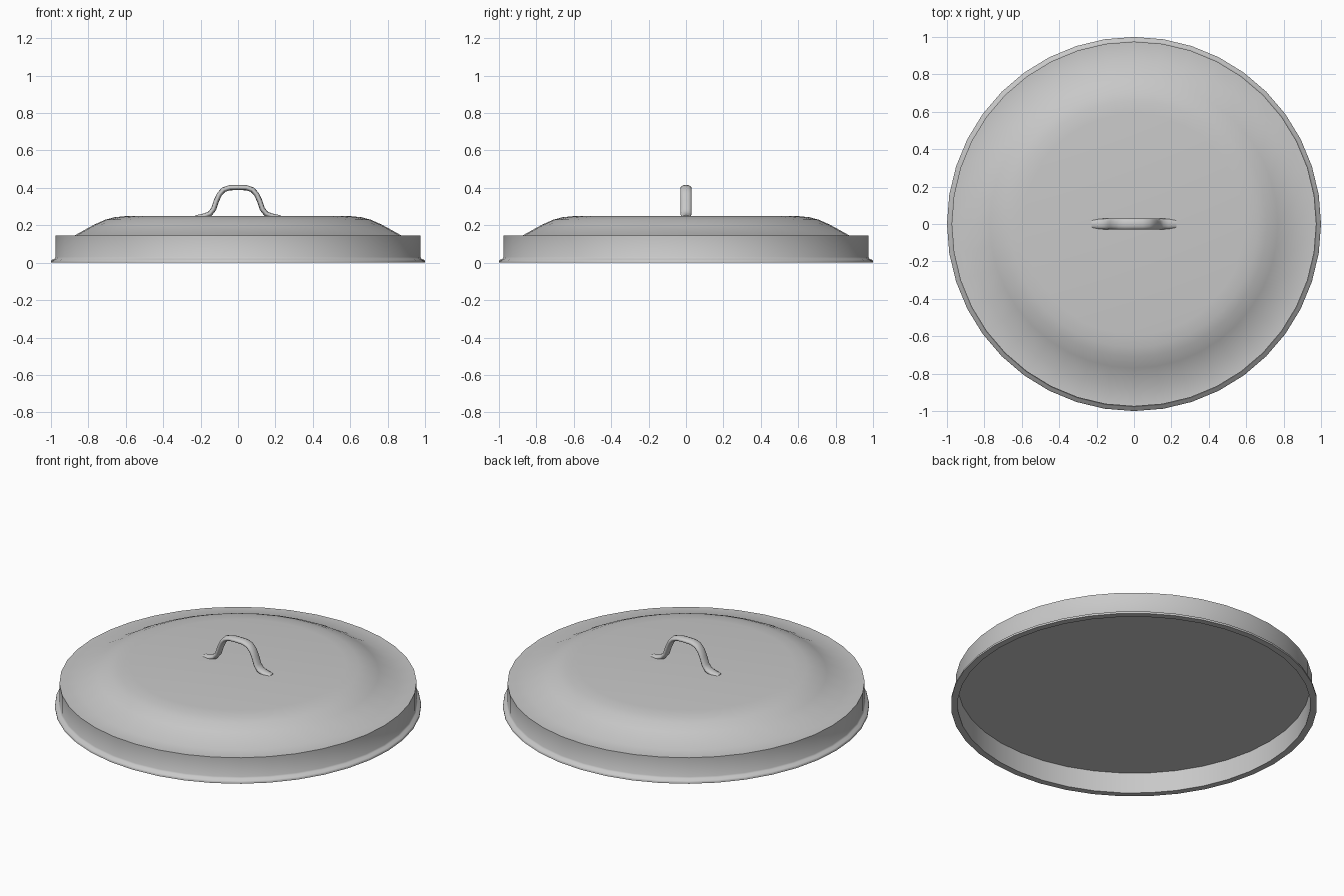
import bpy, bmesh, math
from mathutils import Vector

cube = bpy.data.objects.get("Cube")
if cube:
    bpy.data.objects.remove(cube)

steel = bpy.data.materials.new("light grey steel")
steel.use_nodes = True
GREY = (0.58, 0.58, 0.58, 1)
steel.diffuse_color = GREY
steel.node_tree.nodes["Principled BSDF"].inputs["Base Color"].default_value = GREY


def finish(bm, name, angle):
    """Turn a bmesh into a smooth-shaded object."""
    bmesh.ops.recalc_face_normals(bm, faces=bm.faces)
    mesh = bpy.data.meshes.new(name)
    bm.to_mesh(mesh)
    bm.free()
    mesh.materials.append(steel)
    obj = bpy.data.objects.new(name, mesh)
    bpy.context.collection.objects.link(obj)
    bpy.ops.object.select_all(action='DESELECT')
    obj.select_set(True)
    bpy.context.view_layer.objects.active = obj
    bpy.ops.object.shade_smooth_by_angle(angle=math.radians(angle))
    return obj


# Lid: one closed profile turned around z, domed above and flat below
SIDES = 40
outside = [(0, .25), (.59, .25), (.66, .243), (.71, .23), (.77, .203),
           (.875, .145), (.975, .145), (.975, .03), (.981, .021),
           (.996, .015), (1, .009), (1, 0)]
inside = [(.963, 0), (.963, .125), (0, .125)]
bm = bmesh.new()
verts = [bm.verts.new((r, 0, z)) for r, z in outside + inside]
edges = [bm.edges.new(pair) for pair in zip(verts, verts[1:])]
bmesh.ops.spin(bm, geom=verts + edges, cent=(0, 0, 0), axis=(0, 0, 1),
               angle=math.tau, steps=SIDES, use_merge=True)
bmesh.ops.remove_doubles(bm, verts=bm.verts, dist=1e-4)
finish(bm, "lid", 50)

# Handle: flattened oval swept along an arch, with feet sinking into the lid
half = [(-.225, .243, .8), (-.18, .25, .95), (-.15, .262, 1), (-.13, .287, 1),
        (-.116, .33, 1), (-.099, .366, 1), (-.077, .39, 1), (-.045, .401, 1)]
path = half + [(0, .402, 1)] + [(-x, z, s) for x, z, s in reversed(half)]
WIDTH, THICK, AROUND = .029, .014, 12
bm = bmesh.new()
rings = []
for i, (x, z, s) in enumerate(path):
    before, after = path[max(i - 1, 0)], path[min(i + 1, len(path) - 1)]
    along = Vector((after[0] - before[0], 0, after[1] - before[1])).normalized()
    out = Vector((-along.z, 0, along.x))
    ring = []
    for k in range(AROUND):
        a = math.tau * k / AROUND
        offset = out * THICK * math.sin(a) + Vector((0, WIDTH * math.cos(a), 0))
        ring.append(bm.verts.new(Vector((x, 0, z)) + offset * s))
    rings.append(ring)
for r0, r1 in zip(rings, rings[1:]):
    for k in range(AROUND):
        n = (k + 1) % AROUND
        bm.faces.new((r0[k], r0[n], r1[n], r1[k]))
bm.faces.new(rings[0])
bm.faces.new(rings[-1])
finish(bm, "handle", 60)
